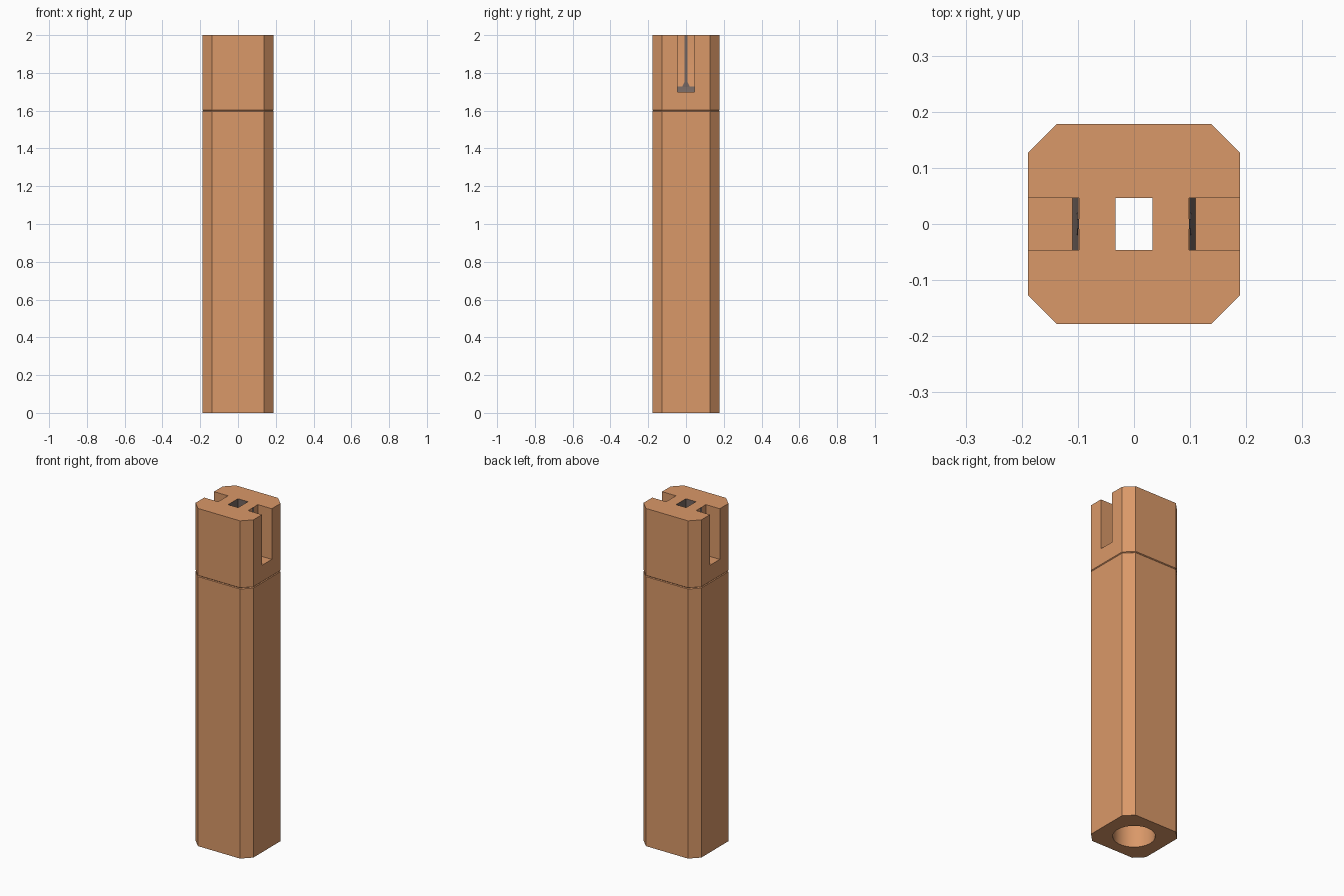
import bpy, bmesh

if "Cube" in bpy.data.objects:
    bpy.data.objects.remove(bpy.data.objects["Cube"])


def material(name, rgb):
    m = bpy.data.materials.new(name)
    m.diffuse_color = (*rgb, 1)
    m.use_nodes = True
    m.node_tree.nodes["Principled BSDF"].inputs["Base Color"].default_value = m.diffuse_color
    return m


copper = material("copper_tan", (0.70, 0.315, 0.14))
grey = material("warm_grey", (0.18, 0.135, 0.12))

HX, HY, C = 0.189, 0.178, 0.051   # half sizes and corner chamfer
W = 0.046                         # half width of slots and hole


def outline(inset=0.0):
    x, y = HX - inset, HY - inset
    return [(x, -y + C), (x, y - C), (x - C, y), (-x + C, y),
            (-x, y - C), (-x, -y + C), (-x + C, -y), (x - C, -y)]


def loft(name, sections, mats=(copper, grey)):
    """Closed solid through stacked (points, z) sections."""
    bm = bmesh.new()
    rings = [[bm.verts.new((x, y, z)) for x, y in pts] for pts, z in sections]
    n = len(rings[0])
    for a, b in zip(rings, rings[1:]):
        for i in range(n):
            j = (i + 1) % n
            bm.faces.new((a[i], a[j], b[j], b[i]))
    bm.faces.new(rings[0][::-1])
    bm.faces.new(rings[-1])
    bmesh.ops.recalc_face_normals(bm, faces=bm.faces)
    me = bpy.data.meshes.new(name)
    bm.to_mesh(me)
    bm.free()
    ob = bpy.data.objects.new(name, me)
    bpy.context.collection.objects.link(ob)
    for m in mats:
        me.materials.append(m)
    return ob


def rect(x0, x1, h):
    return [(x0, -h), (x1, -h), (x1, h), (x0, h)]


def cut(ob, cutter):
    """Apply a boolean difference, then drop the cutter."""
    m = ob.modifiers.new("cut", 'BOOLEAN')
    m.operation, m.solver, m.object = 'DIFFERENCE', 'EXACT', cutter
    cutter.hide_render = True
    bpy.context.view_layer.objects.active = ob
    bpy.ops.object.modifier_apply(modifier=m.name)
    bpy.data.objects.remove(cutter)


# Long hollow handle with a fine seam bevel at its upper edge
handle = loft("handle", [(outline(), 0), (outline(), 1.596), (outline(0.004), 1.6)], (copper,))
bpy.ops.mesh.primitive_cylinder_add(vertices=64, radius=0.112, depth=1.7, location=(0, 0, 0.8))
cut(handle, bpy.context.object)

# Head block
head = loft("head", [(outline(0.004), 1.6), (outline(), 1.604), (outline(), 2.0)])

# Side slots with a slightly leaning inner wall and a filleted foot
for s in (-1, 1):
    cut(head, loft("slot_cutter", [(rect(s * 0.110, s * 0.3, W), 1.70),
                                   (rect(s * 0.100, s * 0.3, W), 1.728),
                                   (rect(s * 0.097, s * 0.3, W), 2.1)]))
    # Narrow grey strip up the middle of the slot's inner wall
    loft(f"slot_strip_{'left' if s < 0 else 'right'}",
         [(rect(s * 0.096, s * 0.1015, 0.020), 1.726),
          (rect(s * 0.096, s * 0.1012, 0.009), 1.75),
          (rect(s * 0.096, s * 0.0990, 0.009), 1.999)], (grey,))

# Central rectangular through hole
cut(head, loft("hole_cutter", [(rect(-0.033, 0.033, W), 1.5), (rect(-0.033, 0.033, W), 2.1)]))

# Grey paint: hole walls and the foot of each slot
for p in head.data.polygons:
    c, n = p.center, p.normal
    in_hole = abs(c.x) < 0.04 and abs(c.y) < W + 0.002 and abs(n.z) < 0.5
    slot_foot = 0.09 < abs(c.x) < 0.112 and abs(c.y) < W - 0.01 and 1.70 < c.z < 1.73 and abs(n.x) > 0.5
    p.material_index = 1 if in_hole or slot_foot else 0

# Smooth only the round bore, keep the chamfers sharp
for ob in (handle, head):
    bpy.ops.object.select_all(action='DESELECT')
    ob.select_set(True)
    bpy.context.view_layer.objects.active = ob
    bpy.ops.object.shade_smooth_by_angle(angle=0.4)
